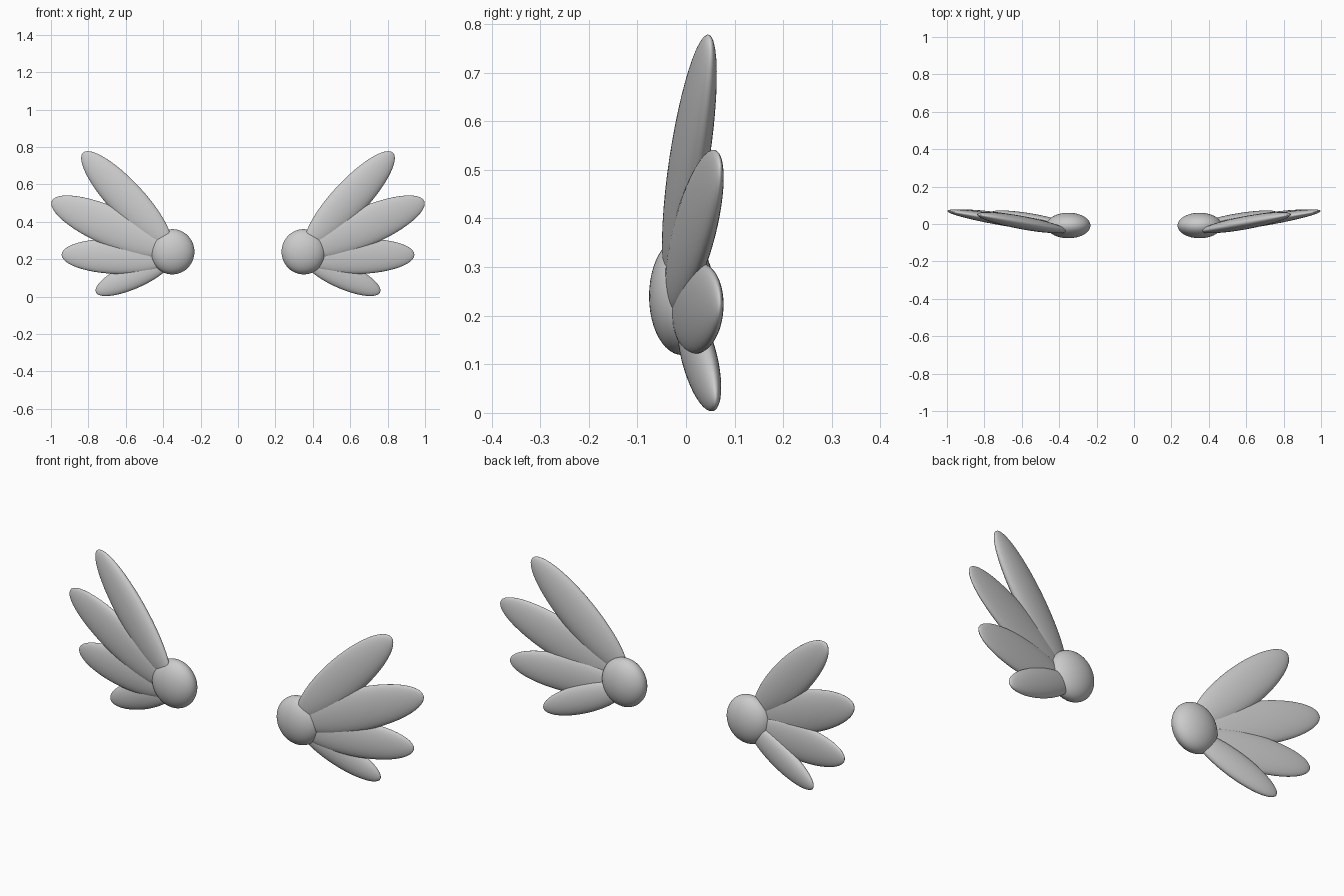
import bpy
from math import radians
from mathutils import Matrix, Vector

cube = bpy.data.objects.get("Cube")
if cube:
    bpy.data.objects.remove(cube, do_unlink=True)

grey = bpy.data.materials.new("light_grey")
grey.use_nodes = True
colour = (0.6, 0.6, 0.6, 1)
grey.diffuse_color = colour
grey.node_tree.nodes["Principled BSDF"].inputs["Base Color"].default_value = colour


def ellipsoid(name, centre, radii, side, lift=0, sweep=0):
    """Smooth ellipsoid raised by lift, swept back by sweep, placed on one side."""
    bpy.ops.mesh.primitive_uv_sphere_add(segments=48, ring_count=24, radius=1)
    ob = bpy.context.object
    ob.name = name
    # poles point along the length of the feather
    shape = (Matrix.Rotation(radians(sweep), 4, "Z")
             @ Matrix.Rotation(radians(-lift), 4, "Y")
             @ Matrix.Diagonal((*radii, 1))
             @ Matrix.Rotation(radians(90), 4, "Y"))
    ob.data.transform(Matrix.Translation(Vector(centre)) @ shape)
    if side < 0:
        ob.data.transform(Matrix.Scale(-1, 4, (1, 0, 0)))
        ob.data.flip_normals()
    ob.data.materials.append(grey)
    bpy.ops.object.shade_smooth()
    return ob


# name, centre, radii (length, thickness, width), lift angle, sweep angle
feathers = [
    ("top_feather", (0.598, 0.007, 0.522), (0.341, 0.035, 0.096), 46.5, 10.5),
    ("upper_feather", (0.68, 0.017, 0.375), (0.348, 0.029, 0.104), 23, 9.5),
    ("lower_feather", (0.655, 0.024, 0.215), (0.292, 0.028, 0.093), 2, 9),
    ("bottom_feather", (0.555, 0.027, 0.115), (0.227, 0.03, 0.07), -23.8, 9.5),
]

for side, label in ((1, "left"), (-1, "right")):
    # round shoulder at the root of the wing
    ellipsoid(f"{label}_shoulder", (0.351, -0.008, 0.24), (0.118, 0.068, 0.121), side)
    # fan of feathers
    for name, centre, radii, lift, sweep in feathers:
        ellipsoid(f"{label}_{name}", centre, radii, side, lift, sweep)
